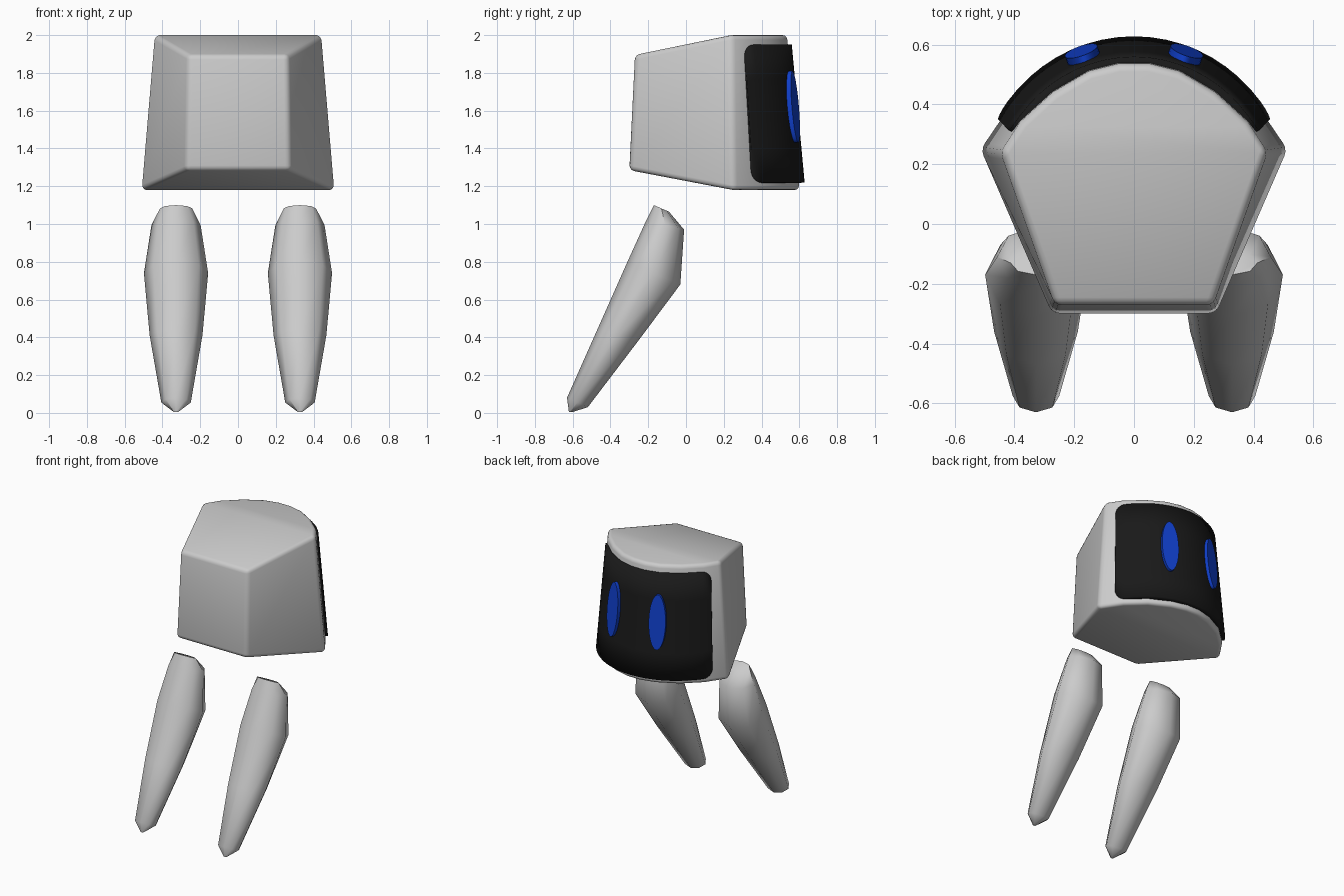
import bpy, bmesh
from math import sin, cos, pi, radians, sqrt
from mathutils import Matrix, Vector

if "Cube" in bpy.data.objects:
    bpy.data.objects.remove(bpy.data.objects["Cube"])


def finish(bm, name, angle=40, color=None):
    me = bpy.data.meshes.new(name)
    bm.to_mesh(me)
    bm.free()
    ob = bpy.data.objects.new(name, me)
    bpy.context.collection.objects.link(ob)
    bpy.ops.object.select_all(action='DESELECT')
    ob.select_set(True)
    bpy.context.view_layer.objects.active = ob
    bpy.ops.object.shade_smooth_by_angle(angle=radians(angle))
    if color:
        mat = bpy.data.materials.new(name + "_colour")
        mat.diffuse_color = color
        mat.use_nodes = True
        mat.node_tree.nodes["Principled BSDF"].inputs["Base Color"].default_value = mat.diffuse_color
        me.materials.append(mat)
    return ob


def loft(bm, rings):
    """Skin a list of closed rings and cap both ends."""
    rs = [[bm.verts.new(p) for p in r] for r in rings]
    n = len(rs[0])
    for a, b in zip(rs, rs[1:]):
        for i in range(n):
            j = (i + 1) % n
            bm.faces.new((a[i], a[j], b[j], b[i]))
    bm.faces.new(rs[0][::-1])
    bm.faces.new(rs[-1])
    bmesh.ops.recalc_face_normals(bm, faces=bm.faces)


# Head: stations from back to face, each (lower x, y, z), (upper x, y, z)
stations = [
    ((0.275, -0.30, 1.285), (0.265, -0.27, 1.895)),
    ((0.515, 0.25, 1.18), (0.445, 0.24, 2.0)),
    ((0.42, 0.39, 1.18), (0.38, 0.34, 2.0)),
    ((0.30, 0.50, 1.18), (0.27, 0.44, 2.0)),
    ((0.16, 0.572, 1.18), (0.15, 0.51, 2.0)),
    ((0.05, 0.60, 1.18), (0.05, 0.535, 2.0)),
]
bm = bmesh.new()
loft(bm, [[(-a[0], *a[1:]), a, b, (-b[0], *b[1:])] for a, b in stations])
sharp = [e for e in bm.edges if e.calc_face_angle(0) > radians(45)]
bmesh.ops.bevel(bm, geom=sharp, offset=0.05, segments=3, profile=0.5,
                affect='EDGES', clamp_overlap=True)
finish(bm, "head", 50)


# Visor: curved, backward leaning shell with rounded corners
Z0, Z1, SPAN = 1.22, 1.95, radians(60)


def visor_point(a, z):
    t = (z - Z0) / (Z1 - Z0)
    rx, ry, cy = 0.53 - 0.05 * t, 0.548 - 0.048 * t, 0.08 - 0.02 * t
    return Vector((rx * sin(a), cy + ry * cos(a), z))


r = 0.065
ends = [r * (1 - cos(k * pi / 12)) for k in range(7)]
arc = SPAN * 0.53
dist = ends + [r + (arc - r) * k / 9 for k in range(1, 10)]
half = [(-SPAN + d / 0.53, r - sqrt(max(0, r * r - max(0, r - d) ** 2))) for d in dist]
columns = half + [(-a, i) for a, i in half[-2::-1]]
bm = bmesh.new()
grid = []
for a, inset in columns:
    lo, hi = Z0 + inset, Z1 - inset
    grid.append([bm.verts.new(visor_point(a, lo + (hi - lo) * j / 4)) for j in range(5)])
for c, d in zip(grid, grid[1:]):
    for j in range(4):
        bm.faces.new((c[j], c[j + 1], d[j + 1], d[j]))
visor = finish(bm, "visor", 40, (0.01, 0.01, 0.01, 1))
shell = visor.modifiers.new("shell", 'SOLIDIFY')
shell.thickness = 0.045
shell.offset = -1

# Eyes: thin upright ovals lying on the visor
for side, label in ((-1, "left"), (1, "right")):
    bm = bmesh.new()
    m = (Matrix.Translation((side * 0.172, 0.565, 1.62))
         @ Matrix.Rotation(-side * radians(19), 4, 'Z')
         @ Matrix.Rotation(radians(5), 4, 'X')
         @ Matrix.Diagonal((0.057, 1, 0.19, 1))
         @ Matrix.Rotation(pi / 2, 4, 'X'))
    bmesh.ops.create_cone(bm, cap_ends=True, segments=32, radius1=1, radius2=1,
                          depth=0.03, matrix=m)
    finish(bm, label + "_eye", 40, (0.005, 0.05, 0.6, 1))

# Arms: eight-sided tapered limbs; (back y, z), (front y, z), half width
sections = [
    ((-0.17, 1.10), (-0.09, 1.065), 0.085),
    ((-0.21, 1.02), (-0.01, 0.97), 0.13),
    ((-0.31, 0.80), (-0.03, 0.68), 0.17),
    ((-0.47, 0.44), (-0.25, 0.385), 0.14),
    ((-0.63, 0.08), (-0.52, 0.03), 0.078),
    ((-0.62, 0.005), (-0.60, 0.005), 0.012),
]
for side, label in ((-1, "left"), (1, "right")):
    rings = []
    for b, f, w in sections:
        ring = []
        for k in range(8):
            a = k * pi / 4
            s = (1 + cos(a)) / 2
            ring.append((side * 0.328 + w * sin(a),
                         b[0] + (f[0] - b[0]) * s, b[1] + (f[1] - b[1]) * s))
        rings.append(ring)
    bm = bmesh.new()
    loft(bm, rings)
    finish(bm, label + "_arm", 60)
